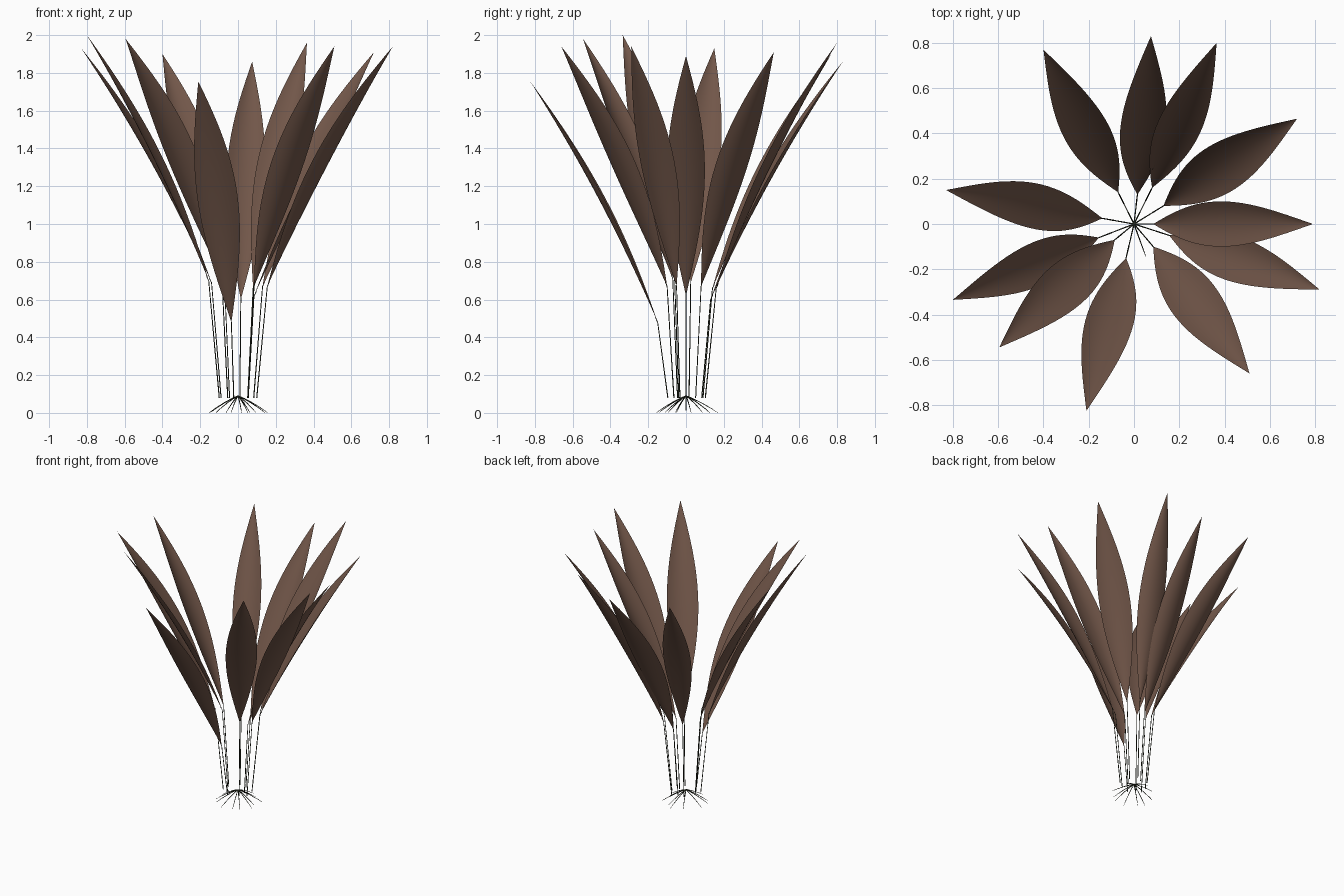
import bpy, math
from mathutils import Vector

if "Cube" in bpy.data.objects:
    bpy.data.objects.remove(bpy.data.objects["Cube"])


def material(name, color):
    m = bpy.data.materials.new(name)
    m.diffuse_color = (*color, 1)
    m.use_nodes = True
    m.node_tree.nodes["Principled BSDF"].inputs["Base Color"].default_value = m.diffuse_color
    return m


BROWN = material("leaf_brown", (0.165, 0.093, 0.066))
GREEN = material("stem_green", (0.03, 0.036, 0.02))

# base xyz, tip xyz, half width, roll offset (+ = clockwise edge sits further out)
LEAVES = [
    ((-0.07, 0.14, 0.66), (-0.40, 0.77, 1.90), 0.10, -0.02),
    ((0.015, 0.13, 0.60), (0.075, 0.83, 1.86), 0.10, 0.02),
    ((0.08, 0.16, 0.66), (0.365, 0.80, 1.96), 0.095, 0.02),
    ((0.13, 0.08, 0.67), (0.72, 0.465, 1.91), 0.11, 0.01),
    ((0.085, 0.0, 0.62), (0.79, 0.0, 1.89), 0.10, 0.0),
    ((0.155, -0.05, 0.67), (0.82, -0.29, 1.94), 0.10, -0.01),
    ((0.085, -0.10, 0.67), (0.51, -0.66, 1.94), 0.11, 0.0),
    ((-0.035, -0.15, 0.48), (-0.21, -0.825, 1.755), 0.105, 0.02),
    ((-0.085, -0.07, 0.71), (-0.595, -0.545, 1.98), 0.105, 0.015),
    ((-0.155, -0.06, 0.70), (-0.80, -0.335, 2.0), 0.095, -0.02),
    ((-0.14, 0.025, 0.69), (-0.83, 0.15, 1.93), 0.10, 0.025),
]
BOW, CUP = 0.11, 0.03


def leaf(name, base, tip, half, roll):
    """Pointed blade, bowed along its length and cupped across its width."""
    a, b = Vector(base), Vector(tip)
    axis = (b - a).normalized()
    out = Vector((axis.x, axis.y, 0)).normalized()
    side = Vector((out.y, -out.x, 0))            # clockwise side
    inward = side.cross(axis).normalized()
    if inward.dot(out) > 0:
        inward = -inward
    across = side * half - inward * roll
    n, k = 24, 8
    verts, faces = [a], []
    for i in range(1, n):
        t = i / n
        mid = a.lerp(b, t) + inward * BOW * 4 * 0.25 * 1.1 * t * (1 - t)
        w = math.sin(math.pi * t)
        for j in range(k + 1):
            s = 2 * j / k - 1
            verts.append(mid + across * (s * w) + inward * (CUP * s * s * w))
    verts.append(b)
    row = lambda i, j: 1 + (i - 1) * (k + 1) + j
    for j in range(k):
        faces.append((0, row(1, j + 1), row(1, j)))
        faces.append((len(verts) - 1, row(n - 1, j), row(n - 1, j + 1)))
        for i in range(1, n - 1):
            faces.append((row(i, j), row(i, j + 1), row(i + 1, j + 1), row(i + 1, j)))
    me = bpy.data.meshes.new(name)
    me.from_pydata([tuple(v) for v in verts], [], faces)
    me.shade_smooth()
    me.materials.append(BROWN)
    bpy.context.collection.objects.link(bpy.data.objects.new(name, me))


def strand(name, points, radii, bevel):
    """Thin tapered tube through a few points."""
    cu = bpy.data.curves.new(name, 'CURVE')
    cu.dimensions = '3D'
    cu.bevel_depth = bevel
    cu.bevel_resolution = 1
    cu.use_fill_caps = True
    sp = cu.splines.new('POLY')
    sp.points.add(len(points) - 1)
    for p, co, r in zip(sp.points, points, radii):
        p.co = (*co, 1)
        p.radius = r
    cu.materials.append(GREEN)
    bpy.context.collection.objects.link(bpy.data.objects.new(name, cu))


# Leaves with their stems
angles = []
for i, (base, tip, half, roll) in enumerate(LEAVES, 1):
    leaf(f"leaf_{i}", base, tip, half, roll)
    foot = (base[0] * 0.64, base[1] * 0.64, 0.08)
    top = Vector(base) + (Vector(tip) - Vector(base)) * 0.02
    strand(f"stem_{i}", [foot, base, top], [1, 0.8, 0.4], 0.003)
    angles.append(math.atan2(base[1], base[0]))

# Roots spreading from the crown to the ground
for i, a in enumerate(angles + [math.radians(-70)], 1):
    reach = 0.155 + 0.015 * math.cos(3 * i)
    pts = [(reach * f * math.cos(a), reach * f * math.sin(a), z)
           for f, z in ((0, 0.09), (0.2, 0.077), (0.5, 0.052), (0.8, 0.023), (1, 0.001))]
    strand(f"root_{i}", pts, [1, 0.9, 0.8, 0.6, 0.3], 0.003)
